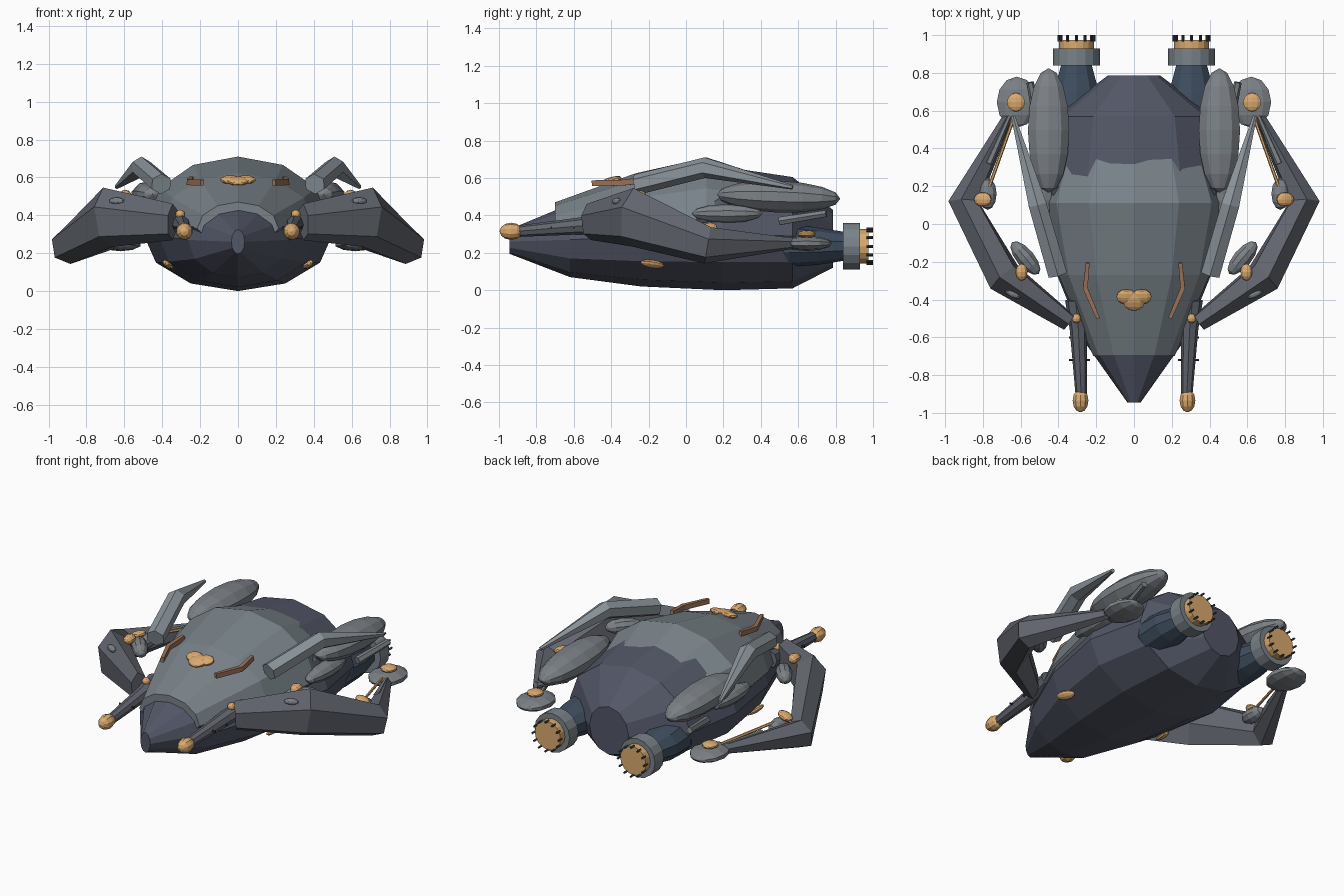
import bpy, bmesh, math
from mathutils import Vector, Matrix

if "Cube" in bpy.data.objects:
    bpy.data.objects.remove(bpy.data.objects["Cube"])

COL = {"hull": (0.085, 0.095, 0.135), "shell": (0.19, 0.225, 0.25), "arm": (0.12, 0.13, 0.155),
       "light": (0.26, 0.30, 0.33), "pod": (0.20, 0.22, 0.24), "engine": (0.05, 0.075, 0.115),
       "copper": (0.70, 0.40, 0.16), "bronze": (0.33, 0.17, 0.10), "black": (0.03, 0.035, 0.045)}
MATS = {}
for key, c in COL.items():
    MATS[key] = bpy.data.materials.new(key)
    MATS[key].diffuse_color = (*c, 1)


def finish(bm, name, mat, mirror):
    bmesh.ops.recalc_face_normals(bm, faces=bm.faces)
    me = bpy.data.meshes.new(name)
    bm.to_mesh(me)
    bm.free()
    me.materials.append(MATS[mat])
    ob = bpy.data.objects.new(name, me)
    bpy.context.collection.objects.link(ob)
    if mirror:
        m = ob.modifiers.new("mirror", 'MIRROR')
        m.use_mirror_merge = False
    return ob


def skin(name, rings, mat, mirror):
    """Bridge rings of points and cap both ends."""
    bm = bmesh.new()
    rows = [[bm.verts.new(p) for p in r] for r in rings]
    n = len(rows[0])
    for a, b in zip(rows, rows[1:]):
        for i in range(n):
            bm.faces.new((a[i], a[(i + 1) % n], b[(i + 1) % n], b[i]))
    bm.faces.new(rows[0])
    bm.faces.new(rows[-1])
    return finish(bm, name, mat, mirror)


def loft(name, sections, mat, n=12, x=0, mirror=False):
    """Sections along y: (y, half width, centre z, height up, height down)."""
    rings = []
    for y, w, zc, up, dn in sections:
        angs = [2 * math.pi * i / n for i in range(n)]
        rings.append([(x + w * math.sin(a), y, zc + math.cos(a) * (up if math.cos(a) > 0 else dn))
                      for a in angs])
    return skin(name, rings, mat, mirror)


def tube(name, path, mat, n=6, turn=0.0, mirror=True):
    """Mitred sweep through points (x, y, z, half width, half height)."""
    pts = [Vector(p[:3]) for p in path]
    rings = []
    for i, p in enumerate(path):
        d = Vector()
        if i:
            d += (pts[i] - pts[i - 1]).normalized()
        if i < len(pts) - 1:
            d += (pts[i + 1] - pts[i]).normalized()
        side = d.cross(Vector((0, 0, 1))).normalized()
        up = side.cross(d).normalized()
        rings.append([pts[i] + side * p[3] * math.cos(a) + up * p[4] * math.sin(a)
                      for a in [turn + 2 * math.pi * k / n for k in range(n)]])
    return skin(name, rings, mat, mirror)


def blob(name, centre, size, mat, rot=(0, 0, 0), seg=10, rings=6, mirror=True):
    """Faceted ellipsoid with its poles along local y."""
    bm = bmesh.new()
    bmesh.ops.create_uvsphere(bm, u_segments=seg, v_segments=rings, radius=1)
    m = Matrix.Translation(centre)
    for ang, ax in zip(rot, "XYZ"):
        m = m @ Matrix.Rotation(math.radians(ang), 4, ax)
    m = m @ Matrix.Diagonal((*size, 1)) @ Matrix.Rotation(math.pi / 2, 4, 'X')
    bmesh.ops.transform(bm, matrix=m, verts=bm.verts)
    return finish(bm, name, mat, mirror)


# main hull and upper shell
loft("hull", [(-0.945, 0.035, 0.26, 0.065, 0.065), (-0.62, 0.265, 0.27, 0.19, 0.20),
              (-0.24, 0.42, 0.29, 0.29, 0.27), (0.2, 0.50, 0.30, 0.36, 0.30),
              (0.57, 0.43, 0.29, 0.315, 0.28), (0.785, 0.14, 0.275, 0.155, 0.155)], "hull")
loft("upper_shell", [(-0.70, 0.215, 0.33, 0.14, 0.06), (-0.27, 0.40, 0.36, 0.265, 0.12),
                     (0.11, 0.475, 0.38, 0.33, 0.14), (0.57, 0.33, 0.38, 0.18, 0.10)], "shell")

# engines with collar, copper burner and spikes
EX, EZ = 0.305, 0.235
loft("engine_body", [(0.38, 0.04, EZ, 0.05, 0.05), (0.55, 0.12, EZ, 0.12, 0.11),
                     (0.70, 0.125, EZ, 0.10, 0.10), (0.86, 0.08, EZ, 0.075, 0.075)],
     "engine", 10, EX, True)
loft("engine_collar", [(0.84, 0.125, EZ, 0.125, 0.125), (0.93, 0.125, EZ, 0.125, 0.125)],
     "shell", 16, EX, True)
loft("engine_burner", [(0.92, 0.092, EZ, 0.092, 0.092), (0.975, 0.092, EZ, 0.092, 0.092)],
     "copper", 16, EX, True)
for k in range(12):
    a = 2 * math.pi * k / 12
    x, z = EX + 0.093 * math.cos(a), EZ + 0.093 * math.sin(a)
    tube("burner_spike", [(x, 0.965, z, 0.008, 0.008), (x, 1.0, z, 0.008, 0.008)], "black", 4)

# large bent side arms
tube("side_arm", [(0.345, -0.52, 0.365, 0.05, 0.098), (0.685, -0.285, 0.39, 0.10, 0.16),
                  (0.90, 0.115, 0.24, 0.088, 0.10), (0.65, 0.60, 0.25, 0.025, 0.025)], "arm",
     6, math.radians(20))

# slim upper arms
tube("upper_arm", [(0.405, -0.265, 0.565, 0.058, 0.055), (0.51, 0.10, 0.655, 0.055, 0.055),
                   (0.64, 0.57, 0.55, 0.012, 0.012)], "light", 6, math.pi / 6)

# pods and joints
blob("rear_pod", (0.452, 0.495, 0.50), (0.115, 0.33, 0.085), "pod", (-2, 0, 0), 10, 8)
blob("inner_pod", (0.47, 0.22, 0.41), (0.06, 0.19, 0.05), "pod")
tube("rear_strut", [(0.50, 0.50, 0.37, 0.025, 0.025), (0.55, 0.75, 0.41, 0.02, 0.02)], "pod")
blob("tail_joint", (0.62, 0.645, 0.25), (0.112, 0.135, 0.04), "pod")
blob("tail_joint_cap", (0.625, 0.645, 0.30), (0.05, 0.05, 0.02), "copper")
blob("elbow_joint", (0.775, 0.16, 0.28), (0.05, 0.085, 0.045), "pod")
blob("elbow_cap", (0.80, 0.13, 0.335), (0.05, 0.038, 0.022), "copper", (0, 20, 0))
blob("shoulder_pod", (0.575, -0.18, 0.43), (0.05, 0.11, 0.05), "pod", (0, 0, -40))
blob("shoulder_cap", (0.595, -0.255, 0.505), (0.033, 0.045, 0.03), "copper")
blob("arm_stud", (0.64, -0.37, 0.475), (0.045, 0.02, 0.02), "pod", (0, 0, 25))
tube("tendon", [(0.63, 0.58, 0.27, 0.009, 0.009), (0.765, 0.2, 0.31, 0.009, 0.009)], "copper")
tube("tendon_sleeve", [(0.66, 0.57, 0.27, 0.012, 0.012), (0.77, 0.32, 0.29, 0.022, 0.02)], "pod")

# front guns
tube("gun_barrel", [(0.31, -0.40, 0.365, 0.055, 0.055), (0.295, -0.55, 0.345, 0.046, 0.046),
                    (0.28, -0.90, 0.315, 0.03, 0.03)], "arm", 8)
blob("gun_tip", (0.283, -0.935, 0.315), (0.044, 0.062, 0.046), "copper")
blob("gun_mount", (0.305, -0.50, 0.405), (0.025, 0.025, 0.025), "copper")
for y in (-0.60, -0.72):
    for sx in (-1, 1):
        tube("gun_pin", [(0.288 + sx * 0.03, y, 0.335, 0.006, 0.006),
                         (0.288 + sx * 0.055, y, 0.335, 0.006, 0.006)], "black", 5)

# copper markings on the shell and hull
tube("shell_strip", [(0.245, -0.205, 0.59, 0.014, 0.022), (0.258, -0.34, 0.575, 0.018, 0.022),
                     (0.19, -0.50, 0.572, 0.014, 0.022)], "bronze", 4, math.pi / 4)
blob("crest_lobe", (0.04, -0.385, 0.588), (0.055, 0.042, 0.02), "copper", (19, 0, 0))
blob("crest_point", (0, -0.41, 0.582), (0.06, 0.052, 0.02), "copper", (19, 0, 0), mirror=False)
blob("belly_port", (0.37, -0.18, 0.14), (0.03, 0.065, 0.018), "copper", (0, -35, 15))

for m in bpy.data.materials:
    if m.users and not m.is_grease_pencil:
        m.use_nodes = True
        m.node_tree.nodes["Principled BSDF"].inputs["Base Color"].default_value = m.diffuse_color
